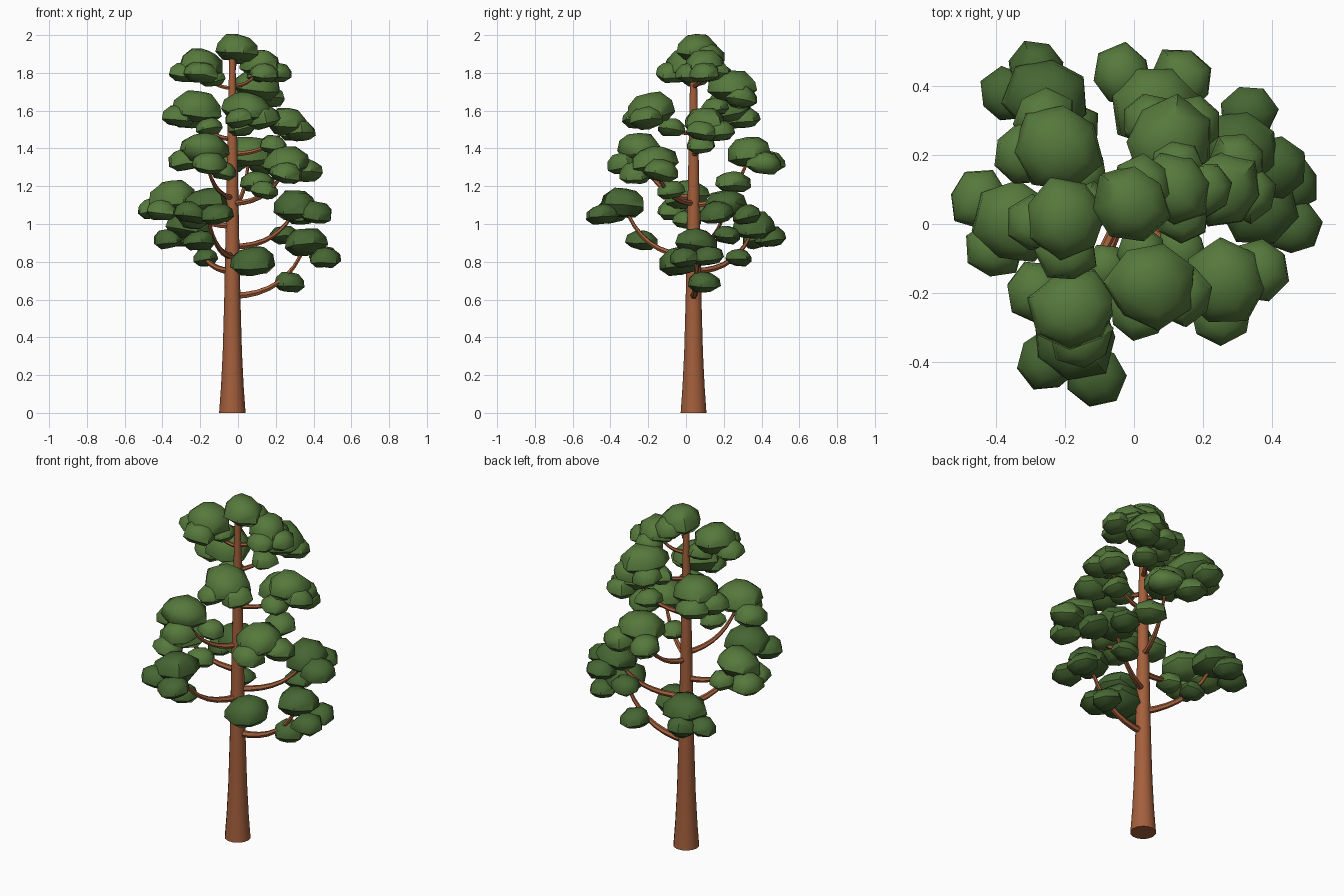
import bpy, bmesh, math, random
from mathutils import Vector, Matrix

if "Cube" in bpy.data.objects:
    bpy.data.objects.remove(bpy.data.objects["Cube"])

random.seed(4)
TX, TY = -0.03, 0.04          # trunk axis


def material(name, rgb):
    m = bpy.data.materials.new(name)
    m.diffuse_color = (*rgb, 1)
    m.use_nodes = True
    m.node_tree.nodes["Principled BSDF"].inputs["Base Color"].default_value = m.diffuse_color
    return m


BARK = material("red_brown_bark", (0.37, 0.115, 0.045))
LEAF = material("leaf_green", (0.092, 0.19, 0.045))
SHADE = material("deep_leaf_green", (0.062, 0.134, 0.033))


def finish(obj, angle):
    bpy.ops.object.select_all(action='DESELECT')
    obj.select_set(True)
    bpy.context.view_layer.objects.active = obj
    bpy.ops.object.shade_smooth_by_angle(angle=math.radians(angle))


def mesh_object(name, bm, mats, angle):
    me = bpy.data.meshes.new(name)
    bm.to_mesh(me)
    bm.free()
    obj = bpy.data.objects.new(name, me)
    bpy.context.collection.objects.link(obj)
    for m in mats:
        me.materials.append(m)
    finish(obj, angle)
    return obj


# Trunk: flared base, long taper, lathed from (radius, height) pairs
def trunk():
    profile = [(0.070, 0), (0.060, 0.14), (0.051, 0.32), (0.043, 0.6), (0.036, 0.95),
               (0.029, 1.3), (0.023, 1.6), (0.016, 1.88)]
    n = 14
    bm = bmesh.new()
    rings = [[bm.verts.new((TX + r * math.cos(2 * math.pi * i / n),
                            TY + r * math.sin(2 * math.pi * i / n), z)) for i in range(n)]
             for r, z in profile]
    for a, b in zip(rings, rings[1:]):
        for i in range(n):
            j = (i + 1) % n
            bm.faces.new((a[i], a[j], b[j], b[i]))
    bm.faces.new(rings[0][::-1])
    bm.faces.new(rings[-1])
    mesh_object("trunk", bm, [BARK], 40)


# Branch: thin tapering limb that leaves the trunk flat and sweeps upward
def limb(name, z0, tip, width):
    start, tip = Vector((TX, TY, z0)), Vector(tip)
    bend = Vector((start.x + (tip.x - start.x) * 0.75, start.y + (tip.y - start.y) * 0.75, z0))
    cu = bpy.data.curves.new(name, 'CURVE')
    cu.dimensions = '3D'
    cu.bevel_depth = width
    cu.bevel_resolution = 1
    cu.use_fill_caps = True
    sp = cu.splines.new('POLY')
    sp.points.add(8)
    for i, p in enumerate(sp.points):
        t = i / 8
        co = start * (1 - t) ** 2 + bend * 2 * t * (1 - t) + tip * t * t
        p.co = (*co, 1)
        p.radius = 1 - 0.6 * t
    obj = bpy.data.objects.new(name, cu)
    bpy.context.collection.objects.link(obj)
    cu.materials.append(BARK)
    bpy.ops.object.select_all(action='DESELECT')
    obj.select_set(True)
    bpy.context.view_layer.objects.active = obj
    bpy.ops.object.convert(target='MESH')
    finish(bpy.context.object, 50)


# Leaf clump: flattened, faceted dome with an irregular rim
def clump(bm, x, y, z, r):
    n = 7
    spin = random.uniform(0, 6.28)
    tilt = Matrix.Rotation(random.uniform(-0.2, 0.2), 3, 'X') @ \
        Matrix.Rotation(random.uniform(-0.2, 0.2), 3, 'Y')

    def vert(rad, ang, h):
        p = Vector((rad * math.cos(ang), rad * math.sin(ang), h)) * r
        return bm.verts.new(tilt @ p + Vector((x, y, z)))

    rim = [random.uniform(0.9, 1.12) for _ in range(n)]
    rings = []
    for rad, h in ((0.62, -0.52), (1.0, -0.2), (0.93, 0.22), (0.55, 0.56)):
        rings.append([vert(rad * rim[i], spin + 2 * math.pi * i / n,
                           h + random.uniform(-0.07, 0.07)) for i in range(n)])
    low, top = vert(0, 0, -0.58), vert(0, 0, 0.66)
    for i in range(n):
        j = (i + 1) % n
        for a, b in zip(rings, rings[1:]):
            bm.faces.new((a[i], a[j], b[j], b[i]))
        bm.faces.new((low, rings[0][j], rings[0][i]))
        bm.faces.new((top, rings[-1][i], rings[-1][j]))


# One bough: limb plus its clumps, given as (x, y, z, radius)
def bough(name, z0, clumps, deep=False, via=0):
    x, y, z, _ = clumps[via]
    limb(name + "_branch", z0, (x, y, z), 0.011 + 0.007 * (1.9 - z0))
    bm = bmesh.new()
    for c in clumps:
        clump(bm, *c)
    mesh_object(name + "_foliage", bm, [SHADE if deep else LEAF], 48)


trunk()

# Lowest boughs
bough("low_right", 0.62, [(.36, .06, .90, .115), (.46, -.01, .82, .085),
                          (.46, .12, .83, .08), (.27, .09, .69, .085)], True)
bough("low_back_left", 0.75, [(-.25, .36, .99, .12), (-.28, .45, .93, .085),
                              (-.37, .37, .92, .08), (-.17, .28, .82, .07)], True)
bough("low_front", 0.78, [(.08, -.03, .80, .12)], True)
bough("low_front_left", 0.83, [(-.17, -.33, 1.11, .12), (-.25, -.40, 1.06, .09),
                               (-.11, -.44, 1.05, .085), (-.20, -.23, .91, .085)], True)
bough("low_back_right", 0.88, [(.31, .21, 1.10, .12), (.41, .16, 1.06, .09),
                               (.33, .32, 1.05, .085), (.24, .22, .94, .075)], True)

# Middle boughs
bough("mid_left", 0.99, [(-.34, .00, 1.15, .125), (-.45, .07, 1.08, .09),
                         (-.40, -.07, 1.07, .085), (-.24, .00, 1.02, .075)])
bough("mid_back", 1.10, [(.06, .34, 1.38, .125), (-.03, .43, 1.33, .09),
                         (.14, .42, 1.32, .095), (.10, .25, 1.22, .09)])
bough("mid_front_left", 1.14, [(-.18, -.25, 1.40, .125), (-.28, -.20, 1.34, .095),
                               (-.15, -.33, 1.32, .09), (-.08, -.13, 1.28, .075)])
bough("mid_front_right", 1.11, [(.26, -.17, 1.33, .125), (.36, -.13, 1.28, .095),
                                (.25, -.26, 1.27, .09), (.14, -.08, 1.18, .075)])
bough("mid_right", 1.37, [(.26, .10, 1.54, .115), (.33, .09, 1.49, .08),
                          (.30, .18, 1.49, .085), (.19, .08, 1.42, .075)])

# Upper boughs
bough("high_left", 1.45, [(-.22, .22, 1.62, .13), (-.32, .20, 1.57, .09),
                          (-.26, .30, 1.56, .09), (-.15, .15, 1.51, .075)])
bough("high_front", 1.48, [(.05, -.18, 1.61, .13), (.14, -.21, 1.56, .09),
                           (.01, -.25, 1.56, .085), (.02, -.08, 1.51, .075)])
bough("high_back_right", 1.58, [(.10, .24, 1.73, .125), (.17, .29, 1.67, .09),
                                (.05, .30, 1.67, .085), (.06, .16, 1.62, .075)])
bough("crown_left", 1.72, [(-.20, .02, 1.85, .12), (-.28, .00, 1.80, .085),
                           (-.19, -.08, 1.80, .09), (-.13, .05, 1.77, .07)])
bough("crown_right", 1.73, [(.12, .10, 1.85, .11), (.21, .10, 1.80, .08),
                            (.14, .03, 1.80, .08), (.12, .17, 1.80, .08)])
bough("crown_top", 1.80, [(-.01, .06, 1.93, .115), (.02, .11, 1.90, .09)])
